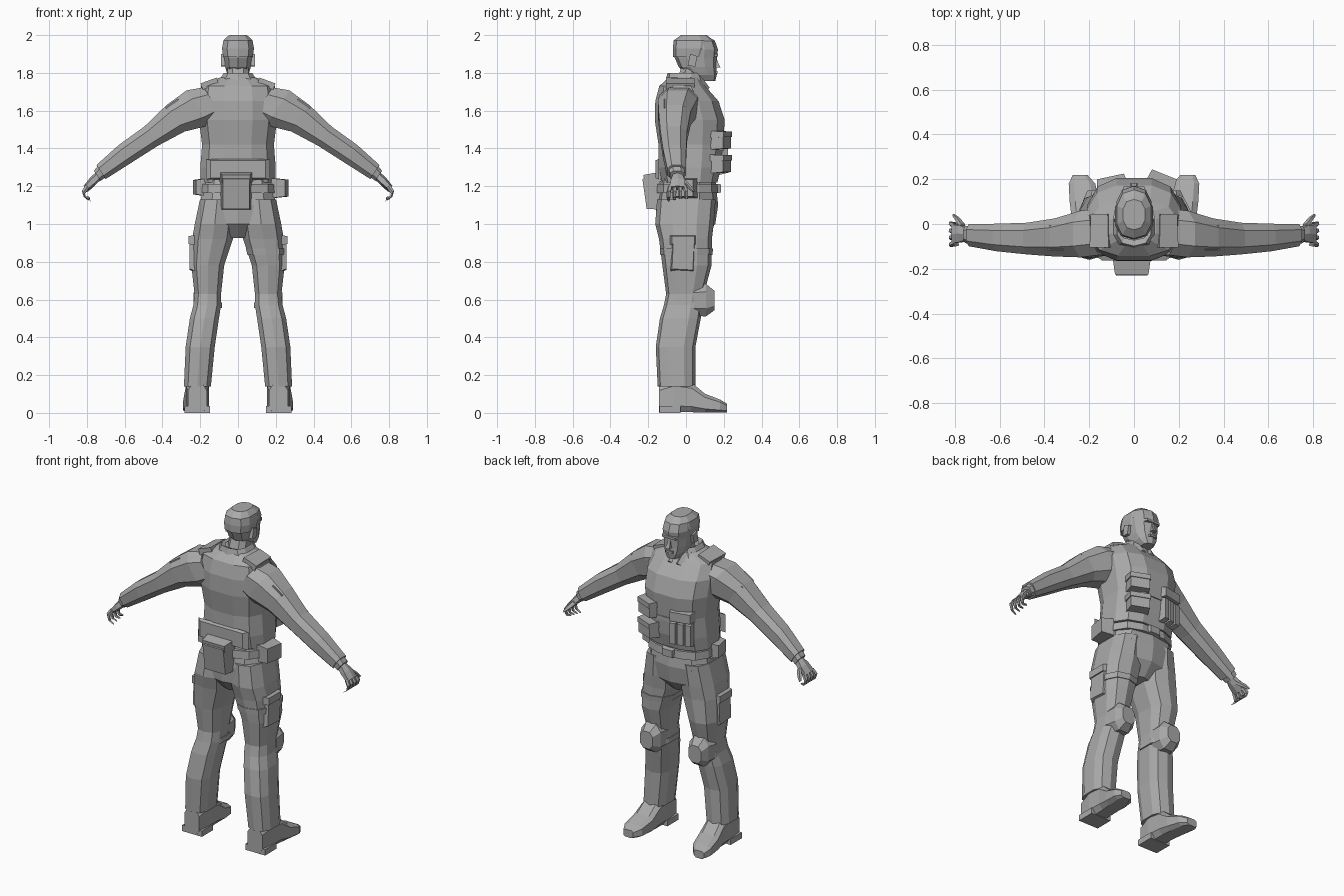
import bpy, bmesh, math
from mathutils import Vector, Matrix

grey = bpy.data.materials.new("plain_grey")
grey.diffuse_color = (0.4, 0.4, 0.4, 1)
X, Y, Z = Vector((1, 0, 0)), Vector((0, 1, 0)), Vector((0, 0, 1))


def finish(name, bm):
    bmesh.ops.recalc_face_normals(bm, faces=bm.faces[:])
    me = bpy.data.meshes.new(name)
    bm.to_mesh(me)
    bm.free()
    me.materials.append(grey)
    ob = bpy.data.objects.new(name, me)
    bpy.context.collection.objects.link(ob)
    return ob


def loft(name, rings, u=X, v=Y, n=8, p=0.75, side=1, caps=True):
    """Skin through rings (x, y, z, half width along u, half width along v)."""
    bm = bmesh.new()
    loops = []
    for x, y, z, a, b in rings:
        loop = []
        for i in range(n):
            t = 2 * math.pi * (i + 0.5) / n
            c, s = math.cos(t), math.sin(t)
            q = (Vector((x, y, z)) + u * a * math.copysign(abs(c) ** p, c)
                 + v * b * math.copysign(abs(s) ** p, s))
            q.x *= side
            loop.append(bm.verts.new(q))
        loops.append(loop)
    for l0, l1 in zip(loops, loops[1:]):
        for i in range(n):
            j = (i + 1) % n
            bm.faces.new((l0[i], l0[j], l1[j], l1[i]))
    if caps:
        bm.faces.new(loops[0])
        bm.faces.new(loops[-1])
    return finish(name, bm)


def box(name, loc, size, turn=0, tilt=0, roll=0, taper=0.85, side=1):
    """Block narrowing towards its local +y face, then rotated."""
    bm = bmesh.new()
    bmesh.ops.create_cube(bm, size=1)
    for w in bm.verts:
        k = taper if w.co.y > 0 else 1
        w.co = Vector((w.co.x * size[0] * k, w.co.y * size[1], w.co.z * size[2] * k))
    m = (Matrix.Translation(loc) @ Matrix.Rotation(math.radians(turn), 4, 'Z')
         @ Matrix.Rotation(math.radians(tilt), 4, 'X')
         @ Matrix.Rotation(math.radians(roll), 4, 'Y'))
    bm.transform(m)
    for w in bm.verts:
        w.co.x *= side
    return finish(name, bm)


# Vest, hips, belt
loft("vest", [(0, .02, 1.22, .205, .15), (0, .02, 1.30, .205, .17), (0, .025, 1.42, .195, .175),
              (0, .02, 1.55, .212, .19), (0, .005, 1.65, .215, .172), (0, -.02, 1.73, .20, .125),
              (0, -.01, 1.775, .10, .085)], n=12)
loft("hips", [(0, .01, 1.24, .185, .145), (0, .005, 1.1, .21, .165), (0, 0, 1.0, .19, .155),
              (0, 0, .925, .06, .09)], n=10)
loft("belt", [(0, .008, 1.165, .208, .167), (0, .008, 1.212, .205, .163)], n=12)
box("buckle", (0, .175, 1.188), (.08, .022, .05))
box("vest_back_panel", (0, -.152, 1.29), (.34, .02, .11), turn=180)

# Neck, collar
loft("neck", [(0, .005, 1.72, .065, .07), (0, .035, 1.84, .058, .06)])
loft("collar", [(0, -.005, 1.73, .125, .11), (0, -.01, 1.80, .078, .088), (0, 0, 1.79, .066, .072)],
     n=10, caps=False)
for s in (1, -1):
    box("collar_flap", (.055, .085, 1.735), (.07, .02, .09), turn=-35, tilt=25, roll=30, side=s)

# Head
loft("head", [(0, .115, 1.757, .035, .04), (0, .085, 1.79, .058, .078), (0, .062, 1.83, .070, .10),
              (0, .052, 1.88, .076, .112), (0, .052, 1.925, .082, .117), (0, .048, 1.97, .076, .105),
              (0, .045, 2.0, .045, .06)], n=10, p=0.8)
loft("hair", [(0, .025, 1.885, .082, .093), (0, .035, 1.93, .088, .105), (0, .04, 1.972, .08, .105),
              (0, .042, 2.0, .05, .068)], n=10, p=0.8)
loft("nose", [(0, .166, 1.828, .019, .022), (0, .158, 1.85, .013, .018), (0, .152, 1.885, .008, .01)], n=4)
box("brow", (0, .160, 1.893), (.105, .02, .016))
box("lips", (0, .157, 1.803), (.05, .02, .014))
for s in (1, -1):
    box("ear", (.08, .035, 1.865), (.022, .04, .065), tilt=-12, side=s)

# Arms and hands
down = Vector((.56, 0, .83))
grip = Vector((.75, 0, .66))
for s in (1, -1):
    loft("arm", [(.13, -.035, 1.645, .11, .10), (.21, -.045, 1.615, .11, .118),
                 (.33, -.06, 1.56, .09, .09), (.46, -.065, 1.465, .075, .066),
                 (.60, -.06, 1.37, .065, .061), (.725, -.05, 1.275, .052, .047)],
         Y, down, side=s)
    loft("cuff", [(.715, -.05, 1.283, .045, .04), (.745, -.047, 1.255, .04, .034)], Y, down, side=s)
    loft("palm", [(.735, -.045, 1.258, .026, .024), (.77, -.043, 1.225, .042, .023),
                  (.805, -.045, 1.19, .045, .017)], Y, grip, n=6, side=s)
    for i in range(4):
        y = -.083 + .025 * i
        k = y + (i - 1.5) * .006
        loft("finger", [(.797, y, 1.2, .012, .013), (.818, k, 1.168, .011, .012),
                        (.81, k, 1.138, .010, .010), (.785, k, 1.123 + .006 * i, .006, .006)],
             Y, grip, n=5, side=s)
    loft("thumb", [(.762, -.015, 1.222, .017, .016), (.785, .018, 1.195, .013, .013),
                   (.805, .038, 1.172, .007, .007)], Y, grip, n=5, side=s)
    box("shoulder_strap", (.15, -.03, 1.743), (.09, .15, .035), roll=20, taper=.9, side=s)
    box("sleeve_patch", (.345, -.062, 1.632), (.08, .11, .02), roll=34, taper=.9, side=s)

# Legs, knee pads, boots
for s in (1, -1):
    loft("trouser_leg", [(.11, .002, 1.13, .095, .155), (.123, -.008, 1.0, .11, .155),
                         (.135, -.003, .92, .112, .14), (.16, .005, .78, .09, .13),
                         (.16, -.005, .63, .073, .10), (.163, -.015, .57, .076, .102),
                         (.178, -.03, .50, .08, .108), (.20, -.055, .35, .08, .105),
                         (.215, -.05, .14, .074, .10)], n=10, side=s)
    loft("knee_pad", [(.163, .04, .595, .076, .085), (.163, .105, .597, .068, .092),
                      (.165, .15, .595, .045, .055)], X, Z, n=8, side=s)
    loft("knee_strap", [(.161, 0, .555, .079, .108), (.16, 0, .585, .077, .106)], n=10, side=s)
    loft("boot", [(.215, -.142, .075, .052, .075), (.215, -.06, .09, .064, .09),
                  (.217, .03, .082, .064, .082), (.222, .10, .052, .068, .052),
                  (.232, .18, .036, .062, .036), (.24, .218, .025, .035, .024)],
         X, Z, n=8, p=0.55, side=s)
    box("heel", (.215, -.085, .018), (.135, .11, .036), taper=1, side=s)
    box("cargo_pocket", (.238, -.015, .84), (.13, .035, .19), turn=-90, roll=-3, side=s)
    box("pocket_flap", (.245, -.015, .915), (.14, .035, .05), turn=-90, side=s)

# Thigh strap on one leg
loft("thigh_strap", [(.151, .002, .835, .104, .138), (.147, .002, .87, .109, .141)], n=10)

# Belt pouches
box("rear_pouch", (-.01, -.175, 1.165), (.165, .09, .19), turn=180, tilt=-8)
box("rear_pouch_flap", (-.01, -.178, 1.245), (.175, .09, .05), turn=180, tilt=-8)
box("hip_pouch_right", (.222, -.01, 1.19), (.13, .075, .105), turn=-100)
box("hip_pouch_left", (-.205, -.02, 1.195), (.11, .05, .09), turn=100)

# Chest pouches: two stacked on one side, upright magazines on the other
for z in (1.315, 1.44):
    box("chest_pouch", (.118, .178, z), (.13, .085, .095), turn=-22)
    box("chest_pouch_flap", (.12, .182, z + .035), (.14, .085, .035), turn=-22)
for i in range(3):
    box("magazine_pouch", (-.055 - .045 * i, .196 - .010 * i, 1.335), (.04, .045, .15), turn=12)
box("magazine_flap", (-.10, .185, 1.44), (.145, .055, .065), turn=12)
box("chest_band", (0, .188, 1.40), (.22, .02, .03))
